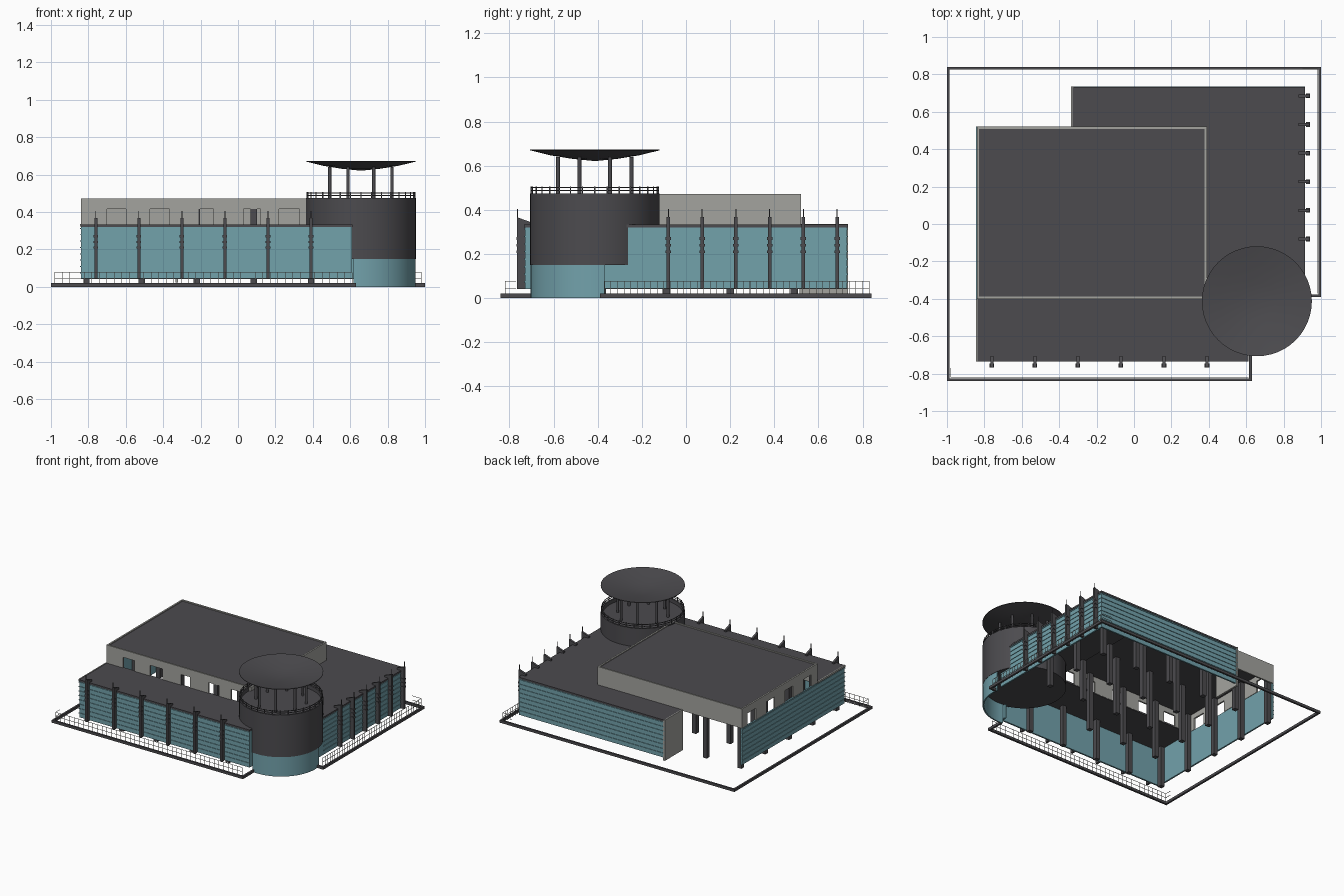
import bpy, bmesh, math
from mathutils import Matrix, Vector

if "Cube" in bpy.data.objects:
    bpy.data.objects.remove(bpy.data.objects["Cube"])


def material(name, rgb):
    m = bpy.data.materials.new(name)
    m.diffuse_color = (*rgb, 1)
    m.use_nodes = True
    m.node_tree.nodes["Principled BSDF"].inputs["Base Color"].default_value = m.diffuse_color
    return m


DARK = material("charcoal", (0.072, 0.070, 0.077))
TEAL = material("teal_glass", (0.17, 0.36, 0.41))
GREY = material("warm_grey", (0.37, 0.37, 0.345))
CX, CY, R = 0.657, -0.413, 0.294      # corner drum


def finish(name, bm, mat):
    bmesh.ops.recalc_face_normals(bm, faces=bm.faces)
    me = bpy.data.meshes.new(name)
    bm.to_mesh(me)
    bm.free()
    me.materials.append(mat)
    ob = bpy.data.objects.new(name, me)
    bpy.context.collection.objects.link(ob)
    return ob


def boxes(name, items, mat):
    """Each item is x0, x1, y0, y1, z0, z1."""
    bm = bmesh.new()
    for x0, x1, y0, y1, z0, z1 in items:
        m = Matrix.Translation(((x0 + x1) / 2, (y0 + y1) / 2, (z0 + z1) / 2)) \
            @ Matrix.Diagonal((x1 - x0, y1 - y0, z1 - z0, 1))
        bmesh.ops.create_cube(bm, size=1, matrix=m)
    return finish(name, bm, mat)


def lathe(name, profile, mat, a0=0, a1=360, n=48):
    """Sweep a closed (radius, z) profile about the drum axis."""
    bm = bmesh.new()
    full = a1 - a0 == 360
    rings = []
    for i in range(n if full else n + 1):
        a = math.radians(a0 + (a1 - a0) * i / n)
        rings.append([bm.verts.new((CX + r * math.cos(a), CY + r * math.sin(a), z))
                      for r, z in profile])
    k = len(profile)
    for i in range(n):
        p, q = rings[i], rings[(i + 1) % len(rings)]
        for j in range(k):
            bm.faces.new((p[j], q[j], q[(j + 1) % k], p[(j + 1) % k]))
    if not full:
        bm.faces.new(rings[0])
        bm.faces.new(rings[-1])
    bmesh.ops.remove_doubles(bm, verts=bm.verts, dist=1e-5)
    ob = finish(name, bm, mat)
    for p in ob.data.polygons:
        p.use_smooth = True
    ob.data.set_sharp_from_angle(angle=math.radians(35))
    return ob


# site kerb, notched around the drum
w = 0.014
boxes("site_kerb", [
    (-1, 0.63, -0.84, -0.84 + w, 0, 0.02), (-1, -1 + w, -0.84, 0.84, 0, 0.02),
    (-1, 1, 0.84 - w, 0.84, 0, 0.02), (1 - w, 1, -0.39, 0.84, 0, 0.02),
    (0.63 - w, 0.63, -0.84, -0.70, 0, 0.02), (0.94, 1, -0.39, -0.39 + w, 0, 0.02)], DARK)

# thin fences along the front and right
t = 0.0012
fence = []
for z in (0.045, 0.077):
    fence += [(-0.98, 0.61, -0.82 - t, -0.82 + t, z - t, z + t),
              (0.98 - t, 0.98 + t, -0.37, 0.83, z - t, z + t),
              (-0.98 - t, -0.98 + t, -0.82, -0.77, z - t, z + t),
              (0.90, 0.98, 0.83 - t, 0.83 + t, z - t, z + t)]
for i in range(41):
    x, y = -0.98 + 1.59 * i / 40, -0.37 + 1.2 * i / 40
    fence += [(x - t, x + t, -0.82 - t, -0.82 + t, 0, 0.077),
              (0.98 - t, 0.98 + t, y - t, y + t, 0, 0.077)]
boxes("perimeter_fence", fence, GREY)

# teal curtain walls
Z0, Z1, d = 0.042, 0.322, 0.012
boxes("curtain_walls", [
    (-0.84, 0.61, -0.73, -0.73 + d, Z0, Z1), (0.91 - d, 0.91, -0.37, 0.73, Z0, Z1),
    (-0.33, 0.91, 0.73 - d, 0.73, Z0, Z1), (-0.84, -0.84 + d, -0.73, 0.52, Z0, Z1),
    (0.61 - d, 0.61, -0.73, -0.68, Z0, Z1)], TEAL)

# horizontal louvre strips on the curtain walls
e, strips = 0.004, []
for i in range(8):
    a = 0.072 + i * 0.034
    b = a + 0.005
    strips += [(-0.84 - e, 0.61, -0.73 - e, -0.73, a, b), (0.91, 0.91 + e, -0.26, 0.73 + e, a, b),
               (-0.33, 0.91 + e, 0.73, 0.73 + e, a, b), (-0.84 - e, -0.84, -0.73 - e, 0.52, a, b)]
boxes("louvre_strips", strips, TEAL)

# grey return wall beside the open back corner
boxes("return_wall", [(-0.335, -0.32, 0.515, 0.734, 0.022, 0.33)], GREY)

# lower roof, open under the upper storey, with pale edge trim
boxes("lower_roof", [
    (-0.84, 0.613, -0.734, -0.39, 0.32, 0.333), (0.38, 0.913, -0.39, 0.733, 0.32, 0.333),
    (-0.33, 0.38, 0.51, 0.733, 0.32, 0.333)], DARK)
boxes("roof_edge_trim", [(-0.846, -0.838, -0.734, -0.40, 0.322, 0.336),
                         (-0.336, -0.328, 0.52, 0.734, 0.322, 0.336)], GREY)


# upper storey walls: piers between the windows and a lintel above
def piers(lo, hi, windows):
    cuts = [lo] + [v for pair in windows for v in pair] + [hi]
    return list(zip(cuts[::2], cuts[1::2]))


front = [(-0.70, -0.60), (-0.47, -0.365), (-0.21, -0.13), (0.03, 0.12), (0.22, 0.33)]
side = [(c - 0.05, c + 0.05) for c in (-0.28, -0.055, 0.17, 0.40)]
u, top, head = 0.012, 0.473, 0.415
walls = [(-0.84, 0.39, -0.40, -0.40 + u, head, top), (-0.84, -0.84 + u, -0.40, 0.52, head, top),
         (-0.84, 0.39, 0.52 - u, 0.52, 0.325, top), (0.39 - u, 0.39, -0.40, 0.52, 0.325, top)]
walls += [(a, b, -0.40, -0.40 + u, 0.325, head) for a, b in piers(-0.84, 0.39, front)]
walls += [(-0.84, -0.84 + u, a, b, 0.325, head) for a, b in piers(-0.40, 0.52, side)]
boxes("upper_storey_walls", walls, GREY)
boxes("upper_roof", [(-0.835, 0.385, -0.395, 0.515, 0.455, 0.466)], DARK)

# structural column grid
cols, h = [], 0.017
for x in (-0.81, -0.515, -0.22, 0.085, 0.39, 0.69):
    for y in (-0.67, -0.38, -0.09, 0.20, 0.49):
        if (Vector((x, y)) - Vector((CX, CY))).length < R + 0.02:
            continue
        z = 0.456 if x < 0.3 and y > -0.39 else 0.322
        cols.append((x - h, x + h, y - h, y + h, 0.005, z))
boxes("structural_columns", cols, DARK)


# facade fins with a sloped head, brackets and a thin mast
def fins(name, places, rot):
    bm = bmesh.new()
    prof = [(-0.036, 0.042), (0.0, 0.042), (0.0, 0.325), (0.025, 0.325),
            (0.025, 0.345), (-0.036, 0.367)]
    for px, py in places:
        m = Matrix.Translation((px, py, 0)) @ Matrix.Rotation(rot, 4, 'Z')
        f = bm.faces.new([bm.verts.new(m @ Vector((-0.008, y, z))) for y, z in prof])
        g = bmesh.ops.extrude_face_region(bm, geom=[f])
        move = m.to_3x3() @ Vector((0.016, 0, 0))
        bmesh.ops.translate(bm, vec=move, verts=[v for v in g["geom"]
                                                 if isinstance(v, bmesh.types.BMVert)])
        parts = [((0, -0.026, z), (0.025, 0.022, 0.012)) for z in (0.21, 0.24, 0.27)]
        parts.append(((0, -0.033, 0.375), (0.004, 0.004, 0.06)))
        for c, s in parts:
            bmesh.ops.create_cube(bm, size=1, matrix=m @ Matrix.Translation(c)
                                  @ Matrix.Diagonal((*s, 1)))
    finish(name, bm, DARK)


fins("front_fins", [(-0.76 + 0.23 * i, -0.73) for i in range(6)], 0)
fins("right_fins", [(0.905, -0.08 + 0.153 * i) for i in range(6)], math.pi / 2)

# corner drum: glazed base arc, dark body with recessed terrace
lathe("drum_glazing", [(R - 0.012, 0), (R - 0.002, 0), (R - 0.002, 0.152), (R - 0.012, 0.152)],
      TEAL, -98, 9, 20)
lathe("drum_body", [(0, 0.15), (R, 0.15), (R, 0.474), (R - 0.012, 0.474),
                    (R - 0.012, 0.445), (0, 0.445)], DARK)

# terrace railing
rr = R - 0.006
for z in (0.488, 0.502):
    lathe("terrace_rail", [(rr - 0.002, z - 0.002), (rr + 0.002, z - 0.002),
                           (rr + 0.002, z + 0.002), (rr - 0.002, z + 0.002)], DARK)
posts = []
for i in range(32):
    a = math.tau * i / 32
    x, y = CX + rr * math.cos(a), CY + rr * math.sin(a)
    posts.append((x - 0.003, x + 0.003, y - 0.003, y + 0.003, 0.47, 0.507))
boxes("terrace_posts", posts, DARK)

# canopy columns and shallow dish canopy
bm = bmesh.new()
for i in range(8):
    a = math.tau * (i + 0.5) / 8
    bmesh.ops.create_cone(bm, cap_ends=True, segments=12, radius1=0.009, radius2=0.009, depth=0.195,
                          matrix=Matrix.Translation((CX + 0.18 * math.cos(a),
                                                     CY + 0.18 * math.sin(a), 0.5425)))
finish("canopy_columns", bm, DARK)
lathe("dish_canopy", [(0, 0.621), (0.1, 0.631), (0.2, 0.647), (R, 0.670), (R, 0.674),
                      (0.2, 0.654), (0.1, 0.638), (0, 0.628)], DARK)
